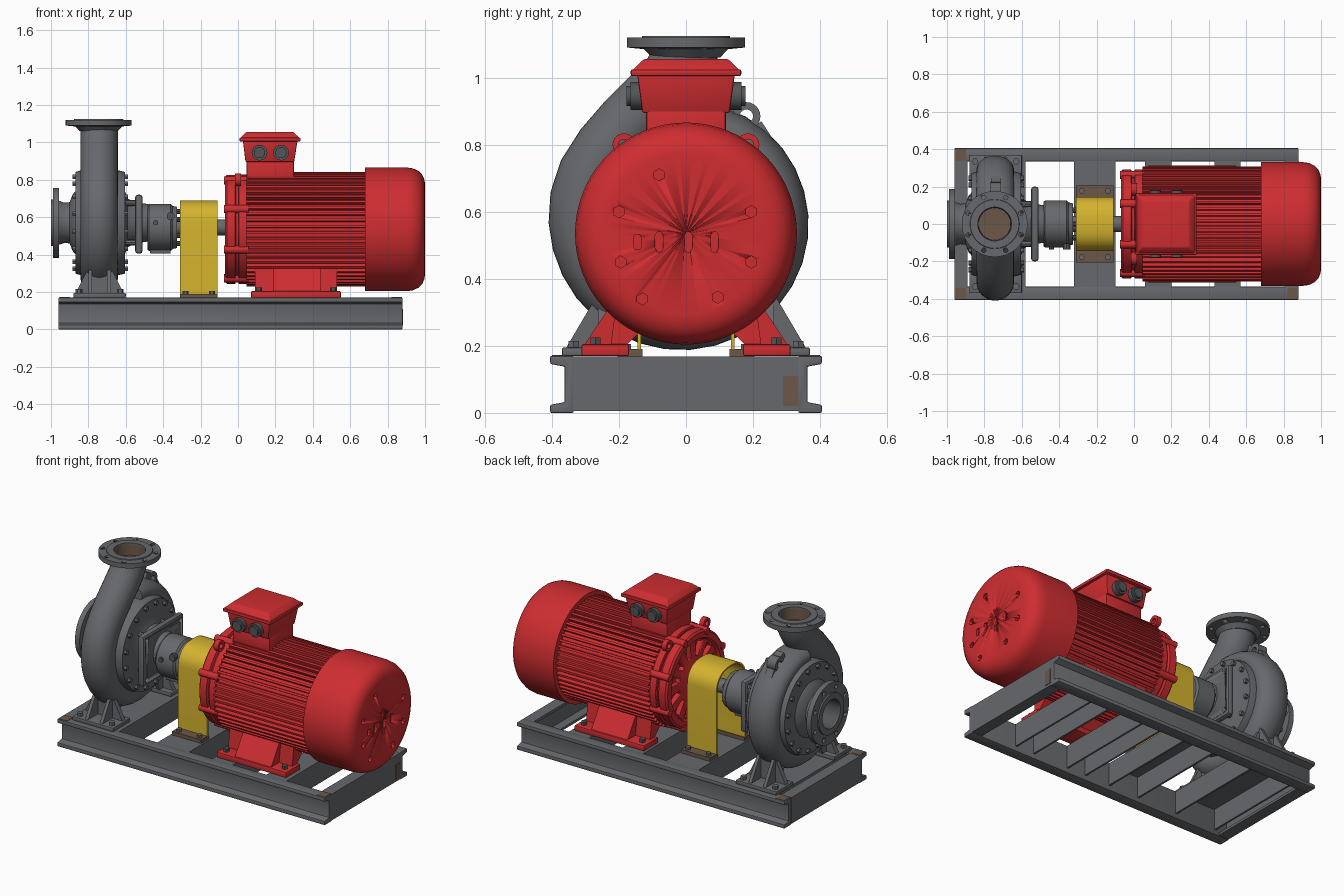
import bpy, bmesh, math
from mathutils import Vector

if "Cube" in bpy.data.objects:
    bpy.data.objects.remove(bpy.data.objects["Cube"])

def material(name, rgb):
    m = bpy.data.materials.new(name)
    m.diffuse_color = (*rgb, 1)
    m.use_nodes = True
    m.node_tree.nodes["Principled BSDF"].inputs["Base Color"].default_value = m.diffuse_color
    return m

GREY = material("grey paint", (0.135, 0.14, 0.15))
RED = material("red paint", (0.62, 0.026, 0.03))
YELLOW = material("yellow paint", (0.66, 0.45, 0.028))
RUST = material("rust brown", (0.15, 0.095, 0.065))
STEEL = material("dark steel", (0.085, 0.09, 0.095))
X, Y, Z = 0, 1, 2

def finish(name, bm, mat, bevel=0, angle=32):
    bmesh.ops.remove_doubles(bm, verts=bm.verts, dist=1e-5)
    bmesh.ops.recalc_face_normals(bm, faces=bm.faces)
    me = bpy.data.meshes.new(name)
    bm.to_mesh(me)
    bm.free()
    ob = bpy.data.objects.new(name, me)
    bpy.context.collection.objects.link(ob)
    me.materials.append(mat)
    bpy.ops.object.select_all(action='DESELECT')
    bpy.context.view_layer.objects.active = ob
    ob.select_set(True)
    if bevel:
        b = ob.modifiers.new("bevel", 'BEVEL')
        b.width, b.segments = bevel, 2
        bpy.ops.object.modifier_apply(modifier="bevel")
    bpy.ops.object.shade_smooth_by_angle(angle=math.radians(angle))
    return ob

def skin(bm, rings, closed=False):
    """Bridge rings of points into a tube."""
    vs = [[bm.verts.new(p) for p in r] for r in rings]
    n = len(vs[0])
    pairs = list(zip(vs, vs[1:])) + ([(vs[-1], vs[0])] if closed else [])
    for a, b in pairs:
        for i in range(n):
            bm.faces.new((a[i], a[(i + 1) % n], b[(i + 1) % n], b[i]))
    return vs

def add_lathe(bm, prof, axis, c, n, closed=False):
    """Profile of (distance along axis, radius) turned about an axis through c."""
    u, v = (axis + 1) % 3, (axis + 2) % 3
    rings = []
    for a, r in prof:
        ring = []
        for i in range(n):
            t = math.tau * i / n
            p = Vector(c)
            p[axis] += a
            p[u] += r * math.cos(t)
            p[v] += r * math.sin(t)
            ring.append(p)
        rings.append(ring)
    skin(bm, rings, closed)

def lathe(name, prof, axis, c, mat, n=64, closed=False):
    bm = bmesh.new()
    add_lathe(bm, prof, axis, c, n, closed)
    return finish(name, bm, mat)

def cylinders(name, items, mat, n=8):
    """Many small solid cylinders: (start point, axis, length, radius)."""
    bm = bmesh.new()
    for c, axis, h, r in items:
        add_lathe(bm, [(0, 1e-6), (0, r), (h, r), (h, 1e-6)], axis, c, n)
    return finish(name, bm, mat)

def add_prism(bm, pts, axis, a, b):
    def at(p, d):
        q = list(p)
        q.insert(axis, d)
        return q
    lo, hi = skin(bm, [[at(p, a) for p in pts], [at(p, b) for p in pts]])
    bm.faces.new(lo)
    bm.faces.new(hi)

def prism(name, pts, axis, a, b, mat, bevel=0):
    bm = bmesh.new()
    add_prism(bm, pts, axis, a, b)
    return finish(name, bm, mat, bevel)

def box(name, x0, x1, y0, y1, z0, z1, mat, bevel=0):
    return prism(name, [(x0, y0), (x1, y0), (x1, y1), (x0, y1)], Z, z0, z1, mat, bevel)

def cut(ob, cutter):
    m = ob.modifiers.new("cut", 'BOOLEAN')
    m.operation, m.solver, m.object = 'DIFFERENCE', 'EXACT', cutter
    bpy.context.view_layer.objects.active = ob
    bpy.ops.object.modifier_apply(modifier="cut")
    bpy.data.objects.remove(cutter)

def circle(n, r, c=(0, 0), phase=0.5):
    return [(c[0] + r * math.cos(math.tau * (i + phase) / n),
             c[1] + r * math.sin(math.tau * (i + phase) / n)) for i in range(n)]

# ---- base frame: outward channels, end beams and cross members
for s, side in ((-1, "front"), (1, "back")):
    prof = [(.335, 0), (.405, 0), (.405, .024), (.362, .032), (.362, .138), (.405, .146),
            (.405, .17), (.335, .17)]
    prism(side + "_rail", [(s * y, z) for y, z in prof], X, -.96, .88, GREY, .004)
for s, x, side in ((1, -.96, "pump"), (-1, .88, "motor")):
    prof = [(0, .005), (.07, .005), (.07, .02), (.015, .02), (.015, .15), (.07, .15), (.07, .168), (0, .168)]
    prism(side + "_end_beam", [(x + s * d, z) for d, z in prof], Y, -.337, .337, GREY)
for i, (a, b) in enumerate(((-.87, -.58), (-.32, -.10), (.06, .20), (.43, .57))):
    prof = [(a, .03), (a, .168), (b, .168), (b, .03), (b - .012, .03), (b - .012, .156),
            (a + .012, .156), (a + .012, .03)]
    prism(f"cross_member_{i}", prof, Y, -.337, .337, GREY)
for i, (x, y) in enumerate(((-.925, .37), (-.925, -.37), (.85, -.37))):
    box(f"rust_patch_{i}", x - .03, x + .028, y - .03, y + .03, .168, .172, RUST)
box("rust_patch_end", .878, .883, .29, .335, .02, .11, RUST)

# ---- pump casing: turned body with suction pipe
AX = .57
body = lathe("pump_body", [(-.82, 1e-6), (-.82, .088), (-1, .088), (-1, .125), (-.99, .125), (-.99, .187),
             (-.958, .187), (-.958, .118), (-.93, .108), (-.90, .11), (-.885, .15), (-.868, .17),
             (-.868, .272), (-.84, .28), (-.64, .28), (-.605, .272), (-.605, .17), (-.59, .13),
             (-.55, .11), (-.48, .10), (-.48, 1e-6)], X, (0, 0, AX), GREY)
cut(body, cylinders("hole_cutter", [((-1.02, y, z), X, .045, .013)
                                    for y, z in circle(8, .157, (0, AX))], GREY, 12))
cylinders("cover_bolts", [((x, y, z), X, .022, .014) for x in (-.885, -.61)
                          for y, z in circle(16, .25, (0, AX))], GREY, 6)
lathe("suction_bore", [(-.995, .0865), (-.83, .0865), (-.825, 1e-6)], X, (0, 0, AX), STEEL)

# ---- volute: swept tube growing around the body, then swan neck to the outlet
path = []
for i in range(25):
    f = i / 24
    t = math.radians(95 - 275 * f)
    a = .06 + .04 * f
    R = .36 + .05 * f ** 2 - a
    path.append((R * math.cos(t), AX + R * math.sin(t), a))
path += [(y, z, .1) for y, z in ((-.306, .64), (-.283, .71), (-.235, .785), (-.17, .86), (-.10, .93),
                                 (-.04, .99), (-.008, 1.045), (0, 1.10))]
bm = bmesh.new()
rings = []
for i, (y, z, a) in enumerate(path):
    p, q = path[max(i - 1, 0)], path[min(i + 1, len(path) - 1)]
    d = Vector((0, q[0] - p[0], q[1] - p[1])).normalized()
    side = Vector((0, -d.z, d.y))
    rings.append([Vector((-.742 + .1 * math.sin(k * math.tau / 32), y, z)) + side * a * math.cos(k * math.tau / 32)
                  for k in range(32)])
vs = skin(bm, rings)
bm.faces.new(vs[0])
finish("volute", bm, GREY, angle=45)
flange = lathe("outlet_flange", [(1.09, .09), (1.125, .09), (1.125, .13), (1.12, .132), (1.12, .176),
               (1.09, .176), (1.085, .125), (1.06, .102), (1.06, .09)], Z, (-.745, 0, 0), GREY, 64, True)
cut(flange, cylinders("hole_cutter", [((x, y, 1.07), Z, .08, .012)
                                      for x, y in circle(8, .153, (-.745, 0))], GREY, 12))
lathe("outlet_bore", [(1.115, .089), (1.05, .086), (1.045, 1e-6)], Z, (-.745, 0, 0), RUST)

# lifting lug on the casing
lathe("casing_lug", [(-.77, .02), (-.77, .042), (-.71, .042), (-.71, .02)], X, (0, .18, .885), GREY, 24, True)
prism("lug_web", [(.10, .86), (.13, .94), (.165, .925), (.15, .87), (.21, .86), (.225, .87), (.27, .80)],
      X, -.765, -.715, GREY)

# pump feet
for s, side in ((-1, "front"), (1, "back")):
    box(side + "_pump_foot", -.88, -.60, s * .2, s * .37, .17, .195, GREY, .005)
    for x in (-.80, -.70):
        prism(side + "_foot_rib", [(s * y, z) for y, z in ((.36, .19), (.26, .36), (.15, .32), (.2, .19))],
              X, x, x + .02, GREY)
    prism(side + "_foot_wall", [(-.87, .19), (-.61, .19), (-.675, .32), (-.805, .32)], Y, s * .235, s * .262, GREY)
    cylinders(side + "_pump_foot_bolts", [((x, s * .335, .19), Z, .025, .018) for x in (-.85, -.63)], GREY, 6)

# ---- bearing bracket, coupling and shaft
plate = box("bracket_plate", -.55, -.51, -.2, .2, .405, .72, GREY, .015)
cut(plate, cylinders("hole_cutter", [((-.6, y, z), X, .2, .015) for y in (-.165, .165) for z in (.44, .685)], GREY, 12))
cylinders("bracket_studs", [((-.61, y, z), X, .075, .016) for y, z in circle(4, .15, (0, AX))], GREY)
lathe("coupling", [(-.485, 1e-6), (-.485, .118), (-.475, .126), (-.36, .126), (-.35, .115), (-.325, .11),
                   (-.325, 1e-6)], X, (0, 0, .545), GREY, 48)
cylinders("coupling_bolts", [((-.335, y, z), X, .025, .014) for y, z in circle(6, .085, (0, .545))]
          + [((-.36, -.135, .605), Y, .03, .022), ((-.44, -.135, .57), Y, .03, .014)], STEEL, 10)
box("coupling_lug", -.47, -.36, -.04, .04, .405, .44, GREY, .006)
lathe("shaft", [(-.34, .042), (-.06, .042)], X, (0, 0, .545), GREY, 32)

# ---- yellow guard: bent sheet arch on two feet
arch = [(.145, .19)] + [(.145 * (1 if t < 90 else -1) * abs(math.cos(math.radians(t))) ** .75,
        .575 + .115 * math.sin(math.radians(t))) for t in range(0, 181, 10)] + [(-.145, .19)]
inner = [(y * .93, z - (.008 if z > .5 else 0)) for y, z in arch]
prism("coupling_guard", arch + inner[::-1], X, -.31, -.11, YELLOW)
for s, side in ((-1, "front"), (1, "back")):
    box(side + "_guard_foot", -.31, -.11, s * .13, s * .205, .168, .19, RUST)
    cylinders(side + "_guard_bolts", [((x, s * .178, .185), Z, .02, .016) for x in (-.28, -.14)], GREY, 6)

# ---- motor
MZ = .535
mc = (0, 0, MZ)
lathe("motor_core", [(.0, 1e-6), (.0, .283), (.70, .283), (.70, 1e-6)], X, mc, RED)
bm = bmesh.new()
for i in range(56):
    t = math.tau * (i + .5) / 56
    r, w = Vector((0, math.cos(t), math.sin(t))), Vector((0, -math.sin(t), math.cos(t))) * .008
    c = Vector(mc)
    pts = [c + r * .27 - w, c + r * .307 - w * .8, c + r * .307 + w * .8, c + r * .27 + w]
    add_prism(bm, [(p.y, p.z) for p in pts], X, .045, .69)
finish("cooling_fins", bm, RED)
fan = lathe("fan_cover", [(.68, 1e-6), (.68, .331), (.90, .331), (.935, .326), (.965, .312), (.985, .292),
                          (.997, .265), (1, .24), (1, 1e-6)], X, mc, RED, 80)
bm = bmesh.new()
for y, z in ((-.08, .71), (-.2, .6), (.195, .6), (-.195, .45), (.195, .45), (-.13, .34), (.095, .345)):
    add_prism(bm, circle(6, .018, (y, z)), X, .96 if abs(y) > .15 or z < .4 else .985, 1.02)
for y, h in ((-.145, .022), (-.08, .03), (.007, .03), (.085, .03)):
    add_prism(bm, [(y + .012 * a, .51 + h * b) for a, b in ((-1, -.6), (-.5, -1), (.5, -1), (1, -.6),
                   (1, .6), (.5, 1), (-.5, 1), (-1, .6))], X, .985, 1.02)
cut(fan, finish("vent_cutter", bm, RED))

# drive end shield with slots between spokes
shield = lathe("end_shield", [(-.065, 1e-6), (-.065, .10), (-.05, .13), (-.05, .235), (-.07, .245), (-.07, .28),
               (-.06, .291), (-.015, .291), (-.01, .275), (0, .275), (.005, .292), (.045, .292),
               (.045, 1e-6)], X, mc, RED)
bm = bmesh.new()
for i in range(12):
    t = math.tau * (i + .5) / 12
    pts = [(.135, -.09), (.225, -.14), (.225, .14), (.135, .09)]
    add_prism(bm, [(r * math.cos(t + a), MZ + r * math.sin(t + a)) for r, a in pts], X, -.1, -.02)
cut(shield, finish("slot_cutter", bm, RED))
cylinders("shield_bolts", [((-.075, y, z), X, .13, .022) for y, z in circle(8, .283, (0, MZ))], RED, 12)
for s in (-1, 1):
    lathe("lifting_eye", [(-.015, .016), (-.015, .034), (.015, .034), (.015, .016)], X,
          (.0, s * .185, .80), RED, 20, True)

# motor feet
for s, side in ((-1, "front"), (1, "back")):
    box(side + "_motor_foot", .07, .55, s * .17, s * .312, .17, .205, RED, .006)
    prism(side + "_motor_leg", [(s * y, z) for y, z in ((.305, .20), (.20, .36), (.10, .30), (.18, .20))],
          X, .19, .44, RED)
    prism(side + "_motor_leg_back", [(s * y, z) for y, z in ((.225, .20), (.205, .35), (.10, .28), (.18, .20))],
          X, .09, .53, RED)
    cylinders(side + "_motor_bolts", [((x, s * .27, .2), Z, .025, .018) for x in (.11, .51)], STEEL, 6)

# terminal box with lid and cable glands
box("terminal_neck", .045, .30, -.12, .12, .78, .91, RED, .01)

def frustum(name, lo, hi, z0, z1):
    bm = bmesh.new()
    a, b = skin(bm, [[(x, y, z) for x, y in ((q[0], -q[2]), (q[1], -q[2]), (q[1], q[2]), (q[0], q[2]))]
                     for q, z in ((lo, z0), (hi, z1))])
    bm.faces.new(a)
    bm.faces.new(b)
    return finish(name, bm, RED, .006)

frustum("terminal_box", (.04, .30, .13), (.025, .32, .147), .895, 1.02)
frustum("terminal_lid_rim", (.008, .335, .165), (.008, .335, .165), 1.005, 1.025)
frustum("terminal_lid", (.012, .331, .16), (.045, .295, .125), 1.022, 1.056)
for s, side in ((-1, "front"), (1, "back")):
    cylinders(side + "_cable_glands", [((x, s * .12, .945), Y, s * l, r) for x in (.115, .23)
                                       for l, r in ((.045, .042), (.058, .03))], STEEL, 16)
